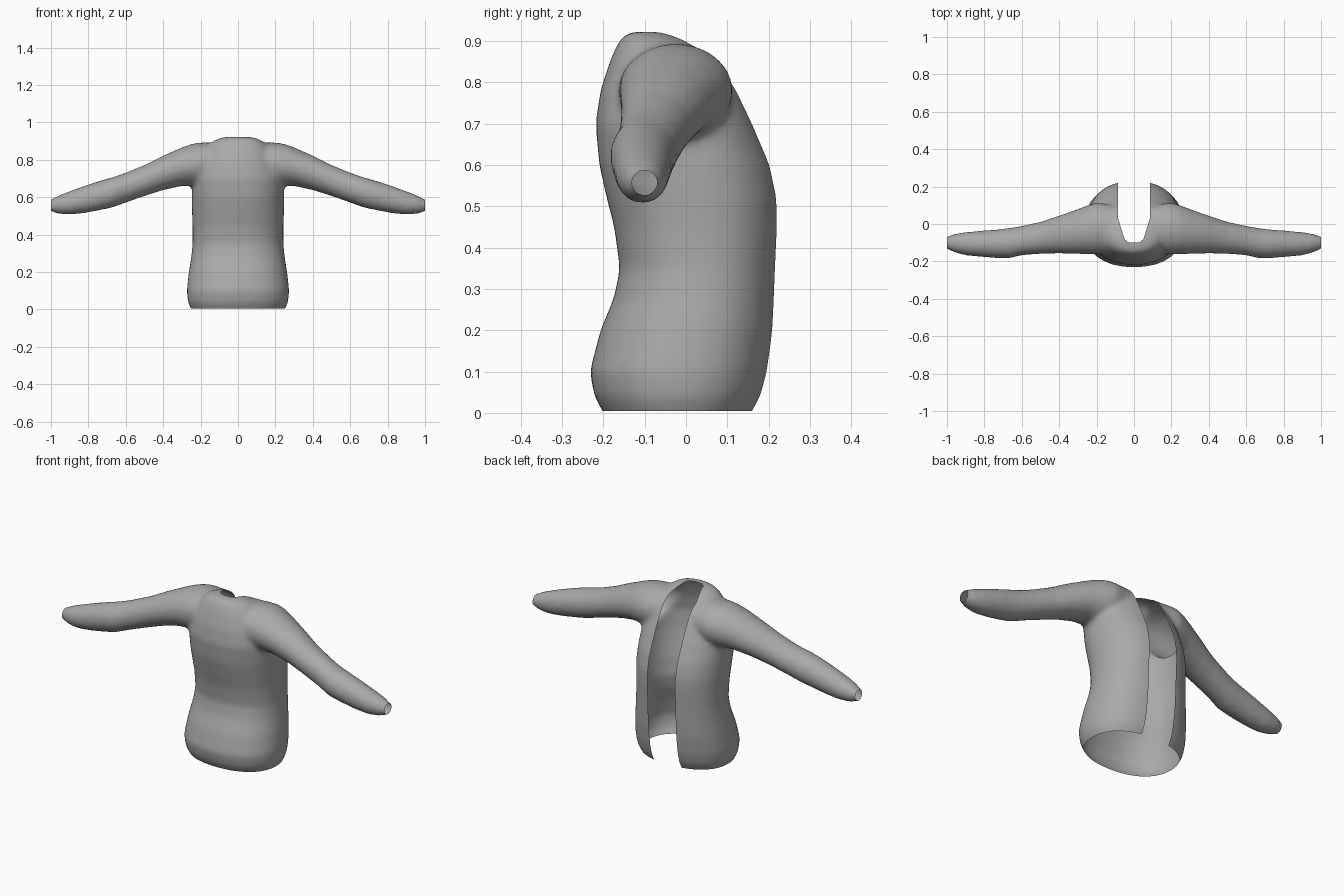
import bpy
import bmesh
import math
from mathutils import Vector

cube = bpy.data.objects.get("Cube")
if cube:
    bpy.data.objects.remove(cube, do_unlink=True)

SIDES = 48


def superellipse(power):
    """Unit cross-section as a list of (u, v) pairs."""
    pts = []
    for i in range(SIDES):
        a = 2 * math.pi * i / SIDES
        c, s = math.cos(a), math.sin(a)
        pts.append((math.copysign(abs(c) ** (2 / power), c),
                    math.copysign(abs(s) ** (2 / power), s)))
    return pts


def loft(bm, rings):
    """Skin a list of point rings into a closed solid."""
    loops = [[bm.verts.new(p) for p in ring] for ring in rings]
    for low, high in zip(loops, loops[1:]):
        for i in range(SIDES):
            j = (i + 1) % SIDES
            bm.faces.new((low[i], low[j], high[j], high[i]))
    bm.faces.new(loops[0][::-1])
    bm.faces.new(loops[-1])


bm = bmesh.new()

# Torso: height, half width, front y, back y
torso = [(-.04, .22, -.17, .14), (.0, .25, -.20, .165), (.04, .268, -.222, .187),
         (.10, .274, -.233, .203), (.20, .263, -.207, .217), (.28, .25, -.174, .221),
         (.35, .243, -.16, .224), (.45, .243, -.174, .229), (.52, .246, -.192, .228),
         (.60, .247, -.21, .211), (.70, .243, -.219, .168), (.78, .215, -.207, .131),
         (.84, .185, -.188, .095), (.88, .155, -.172, .045), (.905, .125, -.158, .0),
         (.922, .08, -.14, -.05)]
outline = superellipse(2.25)
loft(bm, [[(u * w, (f + b) / 2 + v * (b - f) / 2, z) for u, v in outline]
          for z, w, f, b in torso])

# Sleeves: distance from centre, front y, back y, bottom z, top z
sleeve = [(.10, -.16, .10, .68, .893), (.20, -.163, .115, .665, .893),
          (.25, -.162, .10, .66, .885), (.30, -.16, .08, .66, .867),
          (.40, -.157, .045, .638, .823), (.50, -.16, .012, .606, .773),
          (.60, -.168, -.01, .571, .732), (.67, -.184, -.022, .545, .708),
          (.74, -.182, -.03, .53, .688), (.82, -.176, -.036, .515, .662),
          (.90, -.168, -.043, .506, .633), (.96, -.153, -.052, .511, .61),
          (.99, -.138, -.063, .52, .594), (1.03, -.123, -.077, .536, .578)]
outline = superellipse(2)
stations = [(-s[0],) + s[1:] for s in reversed(sleeve)] + sleeve
loft(bm, [[(x, (f + b) / 2 + u * (b - f) / 2, (lo + hi) / 2 + v * (hi - lo) / 2)
           for u, v in outline] for x, f, b, lo, hi in stations])
bmesh.ops.recalc_face_normals(bm, faces=bm.faces)

mesh = bpy.data.meshes.new("gown_body")
bm.to_mesh(mesh)
bm.free()
gown = bpy.data.objects.new("open_back_gown", mesh)
bpy.context.collection.objects.link(gown)

# Blend torso and sleeves into one skin
remesh = gown.modifiers.new("merge", 'REMESH')
remesh.mode = 'VOXEL'
remesh.voxel_size = 0.012
soften = gown.modifiers.new("soften", 'SMOOTH')
soften.factor = 0.5
soften.iterations = 12
bpy.context.view_layer.update()
evaluated = gown.evaluated_get(bpy.context.evaluated_depsgraph_get())
bm = bmesh.new()
bm.from_mesh(evaluated.to_mesh())
evaluated.to_mesh_clear()
gown.modifiers.clear()


def cut(point, normal, remove=False):
    bmesh.ops.bisect_plane(bm, geom=bm.verts[:] + bm.edges[:] + bm.faces[:],
                           plane_co=point, plane_no=normal, dist=1e-5,
                           clear_outer=remove)


# Open hem and cuffs
cut((0, 0, .004), (0, 0, -1), True)
for side in (-1, 1):
    cut((side, 0, 0), (side, 0, 0), True)

# Neck and back opening: a round-ended slot, cut plane by plane
half = [(0, -.1), (.03, -.098), (.05, -.082), (.06, -.05), (.085, .03), (.086, .4)]
planes = []
for (x0, y0), (x1, y1) in zip(half, half[1:]):
    for side in (-1, 1):
        planes.append((Vector((side * x0, y0, 0)),
                       Vector((side * (y1 - y0), x0 - x1, 0)).normalized()))
for point, normal in planes:
    cut(point, normal)
slot = [f for f in bm.faces
        if all((f.calc_center_median() - p).dot(n) < 0 for p, n in planes)]
bmesh.ops.delete(bm, geom=slot, context='FACES')
bmesh.ops.remove_doubles(bm, verts=bm.verts, dist=0.0005)

# Plain cloth colour
cloth = bpy.data.materials.new("grey_cloth")
cloth.use_nodes = True
colour = (.4, .4, .4, 1)
cloth.diffuse_color = colour
cloth.node_tree.nodes["Principled BSDF"].inputs["Base Color"].default_value = colour
for face in bm.faces:
    face.smooth = True
    face.material_index = 0
bm.to_mesh(mesh)
bm.free()
mesh.materials.clear()
mesh.materials.append(cloth)
